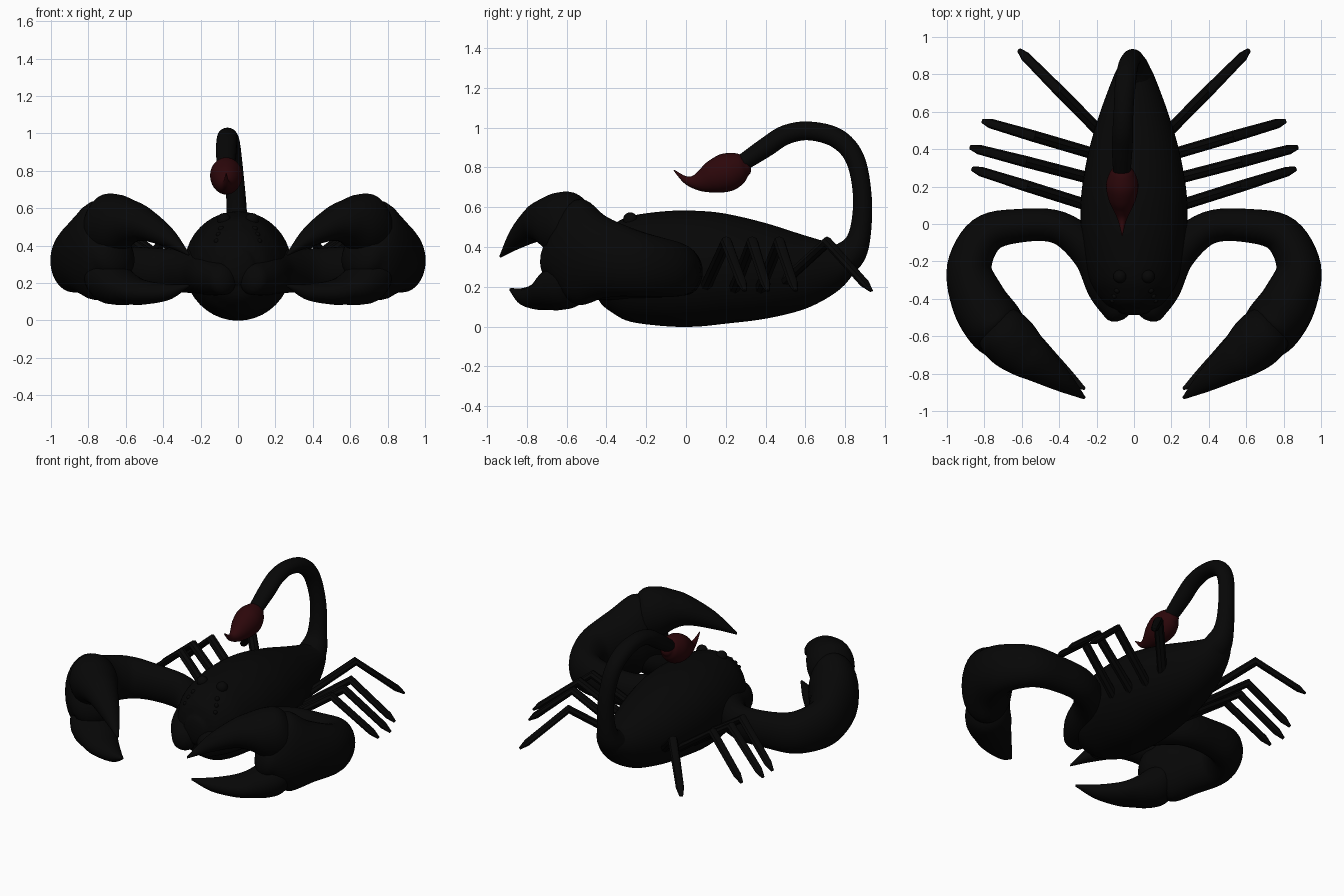
import bpy, bmesh, math
from mathutils import Vector

if "Cube" in bpy.data.objects:
    bpy.data.objects.remove(bpy.data.objects["Cube"])

def material(name, rgb):
    m = bpy.data.materials.new(name)
    m.diffuse_color = (*rgb, 1)
    m.use_nodes = True
    m.node_tree.nodes["Principled BSDF"].inputs["Base Color"].default_value = m.diffuse_color
    return m

BLACK = material("black_shell", (0.002, 0.002, 0.002))
RED = material("dark_red", (0.025, 0.002, 0.003))

def finish(name, bm, mat, mirror, angle=60):
    bmesh.ops.recalc_face_normals(bm, faces=bm.faces)
    me = bpy.data.meshes.new(name)
    bm.to_mesh(me)
    bm.free()
    ob = bpy.data.objects.new(name, me)
    bpy.context.collection.objects.link(ob)
    me.materials.append(mat)
    bpy.ops.object.select_all(action='DESELECT')
    ob.select_set(True)
    bpy.context.view_layer.objects.active = ob
    bpy.ops.object.shade_smooth_by_angle(angle=math.radians(angle))
    if mirror:
        ob.modifiers.new("mirror", 'MIRROR').use_axis[0] = True
    return ob

def spline(st, steps):
    """Catmull-Rom through stations (x, y, z, half width, half height)."""
    st = [Vector(s) for s in st]
    p = [2 * st[0] - st[1]] + st + [2 * st[-1] - st[-2]]
    out = []
    for i in range(1, len(p) - 2):
        a, b, c, d = p[i - 1:i + 3]
        for k in range(steps):
            t = k / steps
            out.append(0.5 * (2 * b + (c - a) * t + (2 * a - 5 * b + 4 * c - d) * t * t
                              + (3 * b - a - 3 * c + d) * t ** 3))
    return out + [st[-1]]

def loft(name, stations, side=None, upright=False, steps=6, sides=28,
         dome=0.5, mat=BLACK, mirror=False):
    """Tube of elliptical sections with rounded ends."""
    pts = spline(stations, steps)
    pos = [Vector(p[:3]) for p in pts]
    n = len(pts)
    rings = []
    for i, p in enumerate(pts):
        t = (pos[min(i + 1, n - 1)] - pos[max(i - 1, 0)]).normalized()
        s = Vector(side) if side else t.cross(Vector((0, 0, 1))).normalized()
        u = Vector((0, 0, 1)) if upright else s.cross(t).normalized()
        a, b = max(p[3], 0.003), max(p[4], 0.003)
        ring = (pos[i], s, u, a, b)
        caps = []
        if i in (0, n - 1) and dome:
            sign = -1 if i == 0 else 1
            for k in range(1, 5):
                q = k * math.pi / 8.6
                c = math.cos(q)
                caps.append((pos[i] + t * sign * dome * min(a, b) * math.sin(q), s, u, a * c, b * c))
        rings += caps[::-1] + [ring] if i == 0 else [ring] + caps
    bm = bmesh.new()
    loops = []
    for c, s, u, a, b in rings:
        loops.append([bm.verts.new(c + s * a * math.cos(q) + u * b * math.sin(q))
                      for q in (2 * math.pi * j / sides for j in range(sides))])
    for r0, r1 in zip(loops, loops[1:]):
        for j in range(sides):
            k = (j + 1) % sides
            bm.faces.new((r0[j], r0[k], r1[k], r1[j]))
    bm.faces.new(loops[0])
    bm.faces.new(loops[-1])
    return finish(name, bm, mat, mirror, 60 if sides > 10 else 35)

# Body: y, bottom z, top z, half width
body = [(-.46, .19, .39, .09), (-.43, .12, .46, .15), (-.37, .07, .51, .2), (-.28, .025, .555, .245),
        (-.1, .002, .58, .28), (.05, .0, .582, .287), (.2, .015, .567, .277), (.4, .04, .52, .24),
        (.6, .09, .457, .18), (.75, .17, .415, .125), (.83, .25, .41, .09), (.875, .34, .42, .055)]
loft("body", [(0, y, (lo + hi) / 2, w, (hi - lo) / 2) for y, lo, hi, w in body],
     side=(1, 0, 0), upright=True, sides=40, dome=0.3)

# Tail arching forward over the back: x, y, z, radius
tail = [(0, .72, .3, .09), (0, .82, .36, .08), (-.005, .872, .46, .056), (-.01, .886, .65, .047),
        (-.03, .85, .84, .048), (-.045, .76, .945, .05), (-.055, .62, .983, .047),
        (-.06, .5, .963, .049), (-.063, .4, .9, .049), (-.065, .28, .82, .042)]
loft("tail", [(x, y, z, r * 1.12, r) for x, y, z, r in tail], side=(1, 0, 0))

# Stinger bulb and hooked tip
sting = [(.3, .81, .05), (.27, .8, .076), (.21, .777, .096), (.14, .752, .084), (.08, .732, .056),
         (.03, .728, .03), (-.01, .743, .016), (-.06, .785, .003)]
loft("stinger", [(-.063, y, z, r * .9, r) for y, z, r in sting], side=(1, 0, 0), mat=RED)

# Claw arms: from the mouth, along the body, outward and round to the palm
loft("claw_arm", [(.085, -.455, .22, .083, .085), (.15, -.34, .24, .1, .105), (.23, -.16, .26, .1, .115),
                  (.4, -.02, .27, .088, .115), (.62, -.01, .28, .09, .12), (.795, -.06, .29, .105, .14),
                  (.88, -.23, .315, .12, .165), (.83, -.41, .35, .148, .205), (.745, -.54, .375, .158, .265),
                  (.67, -.615, .345, .14, .13)],
     upright=True, mirror=True, dome=0.75)

# Claw fingers, curved to a point
loft("upper_finger", [(.79, -.5, .44, .09, .11), (.72, -.565, .5, .14, .165), (.65, -.635, .515, .148, .16),
                      (.575, -.7, .528, .127, .118), (.5, -.755, .517, .1, .092),
                      (.37, -.85, .445, .055, .056), (.265, -.93, .355, .008, .008)],
     upright=True, mirror=True)
loft("lower_finger", [(.79, -.5, .29, .09, .09), (.72, -.565, .235, .135, .13), (.65, -.635, .2, .143, .117),
                      (.575, -.69, .167, .122, .083), (.5, -.74, .15, .1, .065),
                      (.37, -.815, .152, .05, .042), (.265, -.88, .185, .008, .008)],
     upright=True, mirror=True)

# Legs: root xy, foot xy, bent at a raised knee
legs = [((.2, .085), (.865, .295)), ((.2, .235), (.875, .41)),
        ((.18, .365), (.81, .55)), ((.12, .43), (.615, .93))]
for i, (r, f) in enumerate(legs):
    root, foot = Vector((*r, .17)), Vector((*f, .18))
    knee = root.lerp(foot, .56)
    knee.z = .425
    toe = knee.lerp(foot, .85)
    loft(f"leg_{i + 1}", [(*root, .031, .026), (*knee, .031, .028), (*toe, .026, .022), (*foot, .012, .007)],
         steps=1, sides=8, dome=0, mirror=True)

# Eyes: x, y, z, radius
eyes = [("main_eye", .075, -.28, .538, .036), ("side_eye_1", .09, -.355, .49, .016),
        ("side_eye_2", .105, -.385, .46, .014), ("side_eye_3", .115, -.41, .425, .013)]
for name, x, y, z, r in eyes:
    bm = bmesh.new()
    bmesh.ops.create_uvsphere(bm, u_segments=16, v_segments=10, radius=r)
    bmesh.ops.translate(bm, verts=bm.verts, vec=(x, y, z))
    finish(name, bm, BLACK, True)
